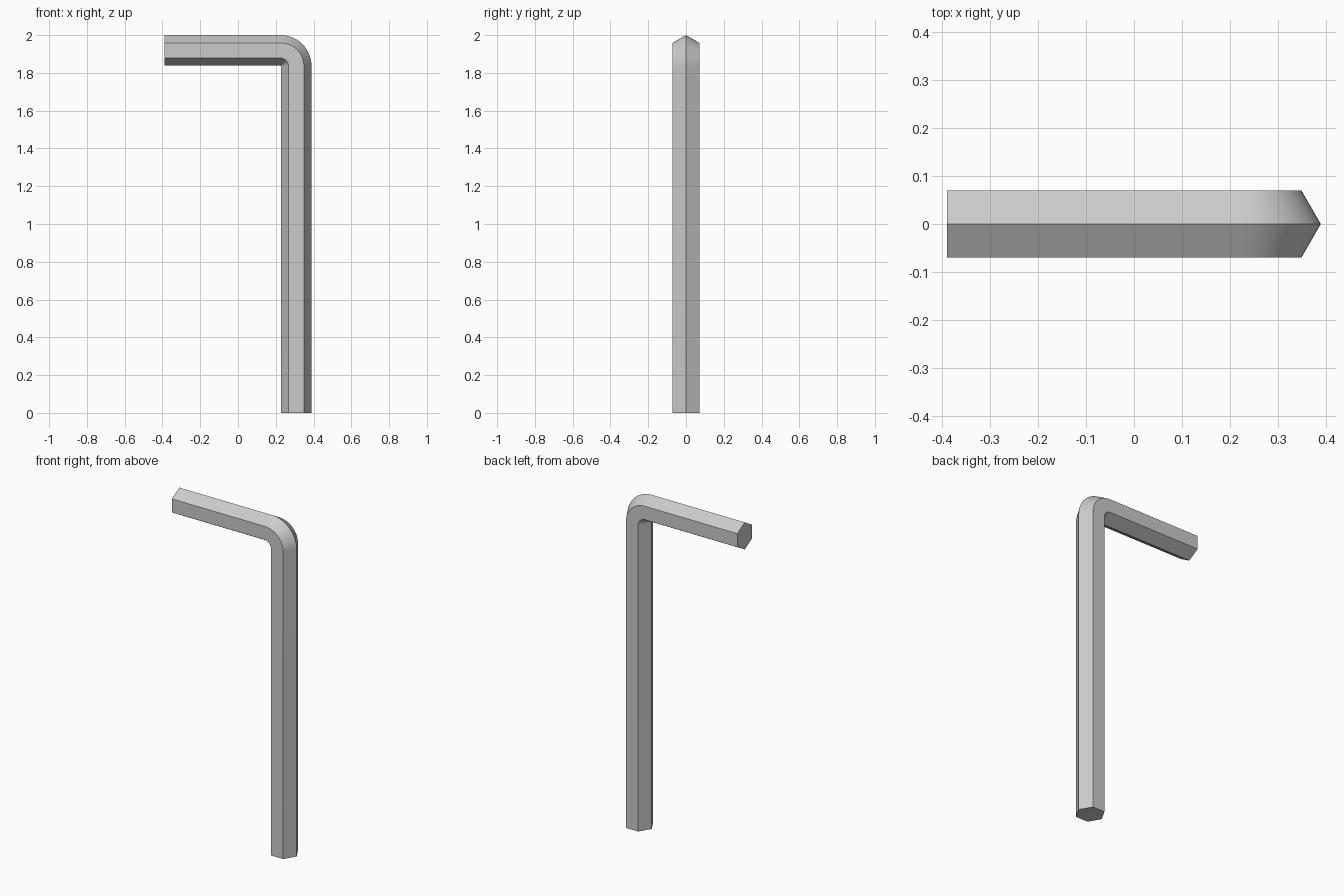
import bpy
import bmesh
from math import cos, sin, pi, radians
from mathutils import Matrix, Vector

default = bpy.data.objects.get("Cube")
if default:
    bpy.data.objects.remove(default, do_unlink=True)

SIDES = 6
RADIUS = 0.081        # corner radius of the hexagonal bar
HALF_WIDTH = 0.389
HEIGHT = 2.0
BEND = RADIUS + 0.002  # centreline radius of the elbow
STEPS = 20

steel = bpy.data.materials.new("steel_grey")
steel.use_nodes = True
steel.diffuse_color = (0.6, 0.6, 0.6, 1)
steel.node_tree.nodes["Principled BSDF"].inputs["Base Color"].default_value = (0.6, 0.6, 0.6, 1)

bm = bmesh.new()


def ring(centre, angle):
    """Hexagon section, turned about y by the bend angle."""
    turn = Matrix.Rotation(-angle, 3, 'Y')
    corners = [Vector((cos(2 * pi * i / SIDES), sin(2 * pi * i / SIDES), 0)) * RADIUS
               for i in range(SIDES)]
    return [bm.verts.new(centre + turn @ p) for p in corners]


# Long arm, elbow and short arm as one swept bar
pivot = Vector((HALF_WIDTH - RADIUS - BEND, 0, HEIGHT - RADIUS - BEND))
rings = [ring(Vector((pivot.x + BEND, 0, 0)), 0)]
for s in range(STEPS + 1):
    a = pi / 2 * s / STEPS
    rings.append(ring(pivot + Vector((cos(a), 0, sin(a))) * BEND, a))
rings.append(ring(Vector((-HALF_WIDTH, 0, pivot.z + BEND)), pi / 2))

for low, high in zip(rings, rings[1:]):
    for i in range(SIDES):
        j = (i + 1) % SIDES
        bm.faces.new((low[i], low[j], high[j], high[i]))

# Flat end caps
bm.faces.new(rings[0][::-1])
bm.faces.new(rings[-1])
bmesh.ops.recalc_face_normals(bm, faces=bm.faces)

mesh = bpy.data.meshes.new("hex_key")
bm.to_mesh(mesh)
bm.free()
mesh.materials.append(steel)
key = bpy.data.objects.new("hex_key", mesh)
bpy.context.collection.objects.link(key)

# Smooth round the elbow, crisp along the six corners
bpy.ops.object.select_all(action='DESELECT')
key.select_set(True)
bpy.context.view_layer.objects.active = key
bpy.ops.object.shade_smooth_by_angle(angle=radians(30))
